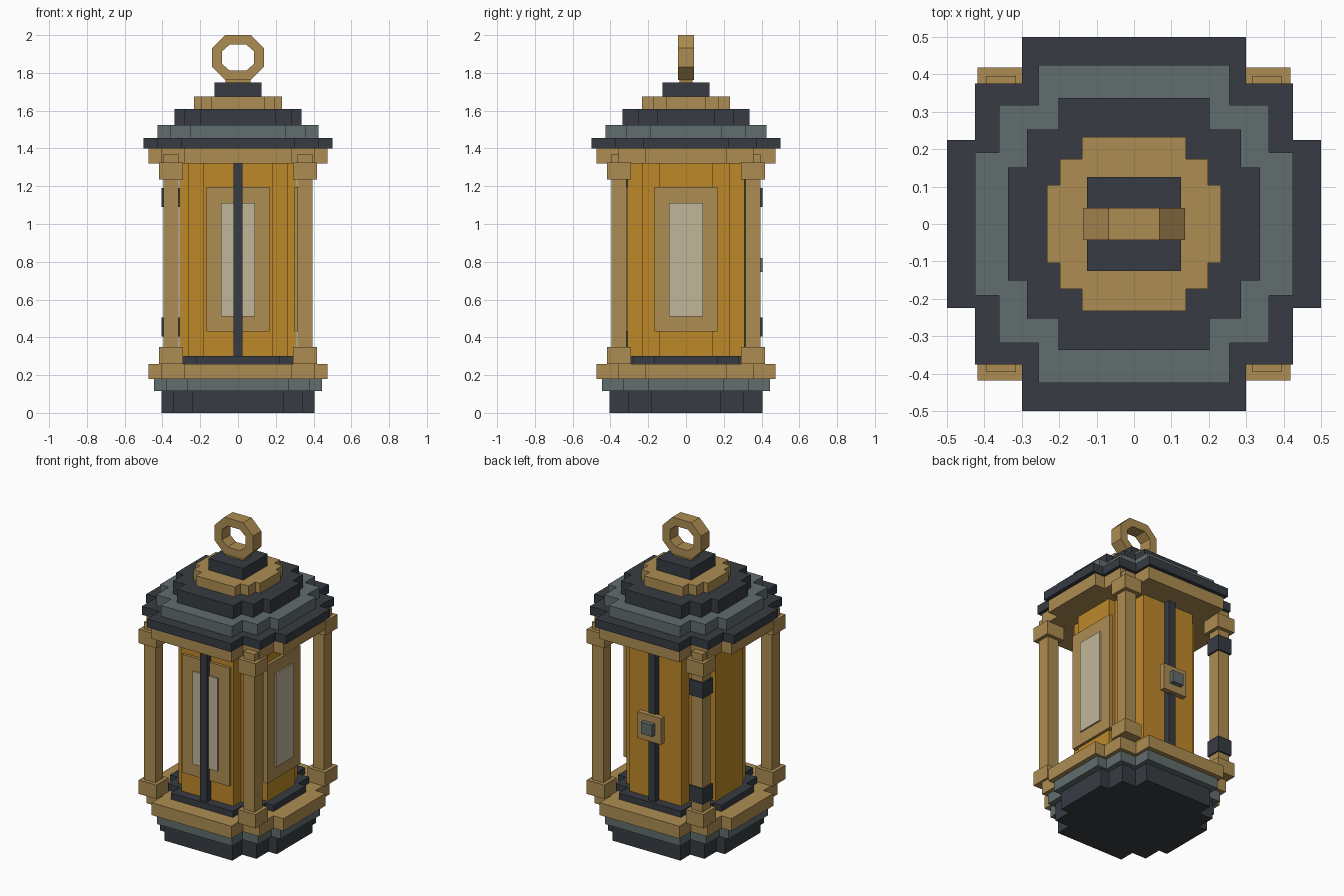
import bpy, bmesh
from mathutils import Vector

cube = bpy.data.objects.get("Cube")
if cube:
    bpy.data.objects.remove(cube, do_unlink=True)


def make_material(name, rgb):
    """Flat material from 0-255 sRGB values."""
    lin = [((c / 255 + 0.055) / 1.055) ** 2.4 for c in rgb]
    m = bpy.data.materials.new(name)
    m.use_nodes = True
    m.diffuse_color = (*lin, 1)
    bsdf = m.node_tree.nodes["Principled BSDF"]
    bsdf.inputs["Base Color"].default_value = (*lin, 1)
    bsdf.inputs["Roughness"].default_value = 0.8
    return m


BRASS = make_material("brass", (174, 141, 83))
AMBER = make_material("amber", (191, 137, 42))
IRON = make_material("dark iron", (55, 60, 67))
SLATE = make_material("slate grey", (97, 109, 109))
GLASS = make_material("pale glass", (192, 182, 154))


def add_object(name, bm, mat):
    bmesh.ops.recalc_face_normals(bm, faces=bm.faces)
    mesh = bpy.data.meshes.new(name)
    bm.to_mesh(mesh)
    bm.free()
    mesh.materials.append(mat)
    ob = bpy.data.objects.new(name, mesh)
    bpy.context.scene.collection.objects.link(ob)
    return ob


def box(name, mat, x, y, z):
    """Box from (min, max) pairs."""
    bm = bmesh.new()
    bmesh.ops.create_cube(bm, size=1)
    for v in bm.verts:
        v.co = [lo + (hi - lo) * (c + 0.5) for c, (lo, hi) in zip(v.co, (x, y, z))]
    return add_object(name, bm, mat)


def tier(name, mat, r, z0, z1):
    """Slab with a stepped round outline of radius r."""
    quarter = [(1, .45), (.85, .45), (.85, .75), (.6, .75), (.6, 1)]
    half = quarter + [(-x, y) for x, y in reversed(quarter)]
    outline = half + [(x, -y) for x, y in reversed(half)]
    bm = bmesh.new()
    face = bm.faces.new([bm.verts.new((x * r, y * r, z0)) for x, y in outline])
    ext = bmesh.ops.extrude_face_region(bm, geom=[face])
    bmesh.ops.translate(bm, vec=(0, 0, z1 - z0),
                        verts=[g for g in ext["geom"] if isinstance(g, bmesh.types.BMVert)])
    return add_object(name, bm, mat)


# Stacked base, body and roof tiers
for spec in [
    ("base_foot", IRON, .405, 0, .115),
    ("base_band", SLATE, .445, .115, .18),
    ("base_rail", BRASS, .475, .18, .26),
    ("floor_plate", IRON, .37, .26, .30),
    ("lamp_body", AMBER, .31, .30, 1.32),
    ("top_rail", BRASS, .475, 1.32, 1.40),
    ("roof_eave", IRON, .50, 1.40, 1.455),
    ("roof_middle", SLATE, .425, 1.455, 1.525),
    ("roof_upper", IRON, .337, 1.525, 1.61),
    ("roof_collar", BRASS, .232, 1.61, 1.675),
]:
    tier(*spec)
box("roof_cap", IRON, (-.125, .125), (-.125, .125), (1.675, 1.75))

# Corner posts with feet and capitals
P = .355


def post_block(name, mat, sx, sy, h, z):
    box(name, mat, (sx * P - h, sx * P + h), (sy * P - h, sy * P + h), z)


for sx, side in ((1, "left"), (-1, "right")):
    for sy, end in ((-1, "front"), (1, "back")):
        tag = f"{end}_{side}"
        post_block(f"post_{tag}", BRASS, sx, sy, .04, (.27, 1.37))
        post_block(f"post_foot_{tag}", BRASS, sx, sy, .063, (.26, .35))
        post_block(f"post_capital_{tag}", BRASS, sx, sy, .063, (1.235, 1.325))

# Hinge bands on one back post
post_block("hinge_band_lower", IRON, -1, 1, .05, (.405, .505))
post_block("hinge_band_upper", IRON, -1, 1, .05, (1.09, 1.19))

# Windows on the front and the left side
box("front_window_frame", BRASS, (-.168, .168), (-.328, -.30), (.43, 1.195))
box("front_window_pane", GLASS, (-.09, .09), (-.338, -.32), (.51, 1.11))
box("left_window_frame", BRASS, (.30, .328), (-.168, .168), (.43, 1.195))
box("left_window_pane", GLASS, (.32, .338), (-.09, .09), (.51, 1.11))

# Vertical straps, and the latch on the back
box("front_strap", IRON, (-.025, .025), (-.355, -.30), (.295, 1.325))
box("back_strap", IRON, (-.025, .025), (.30, .35), (.295, 1.325))
box("latch_plate", BRASS, (-.085, .085), (.34, .375), (.695, .865))
box("latch_knob", SLATE, (-.04, .04), (.37, .405), (.745, .82))

# Carrying ring: eight-sided, square in section
box("ring_stem", BRASS, (-.065, .065), (-.035, .035), (1.74, 1.775))


def octagon(a, b, c, d):
    """Corners (a, b) and (c, d) mirrored into a loop of eight."""
    q = [(a, b), (c, d)]
    h = q + [(-x, z) for x, z in reversed(q)]
    return h + [(x, -z) for x, z in reversed(h)]


bm = bmesh.new()
loops = []
for pts, y in ((octagon(.137, .05, .068, .119), -.043), (octagon(.137, .05, .068, .119), .043),
               (octagon(.085, .033, .045, .068), .043), (octagon(.085, .033, .045, .068), -.043)):
    loops.append([bm.verts.new(Vector((x, y, 1.881 + z))) for x, z in pts])
for i in range(4):
    a, b = loops[i], loops[(i + 1) % 4]
    for j in range(8):
        k = (j + 1) % 8
        bm.faces.new((a[j], a[k], b[k], b[j]))
add_object("carrying_ring", bm, BRASS)
